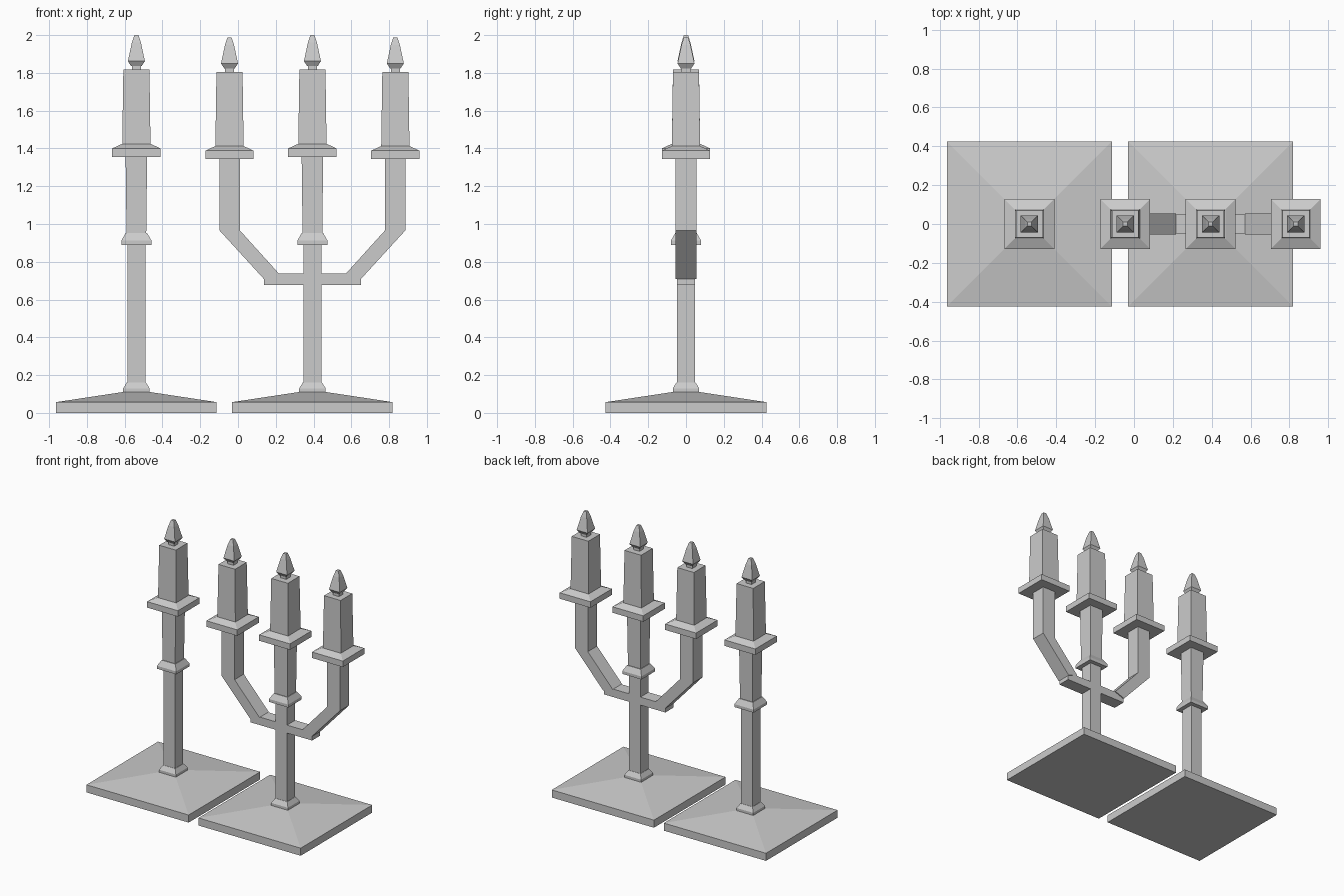
import bpy, bmesh

if "Cube" in bpy.data.objects:
    bpy.data.objects.remove(bpy.data.objects["Cube"])


def finish(bm, name):
    bmesh.ops.recalc_face_normals(bm, faces=bm.faces)
    mesh = bpy.data.meshes.new(name)
    bm.to_mesh(mesh)
    bm.free()
    ob = bpy.data.objects.new(name, mesh)
    bpy.context.collection.objects.link(ob)
    return ob


def square_stack(name, x, profile, dz=0.0):
    """Square-section turned part: profile is a list of (half width, z)."""
    bm = bmesh.new()
    rings = [[bm.verts.new((x + sx * h, sy * h, z + dz))
              for sx, sy in ((-1, -1), (1, -1), (1, 1), (-1, 1))]
             for h, z in profile]
    for a, b in zip(rings, rings[1:]):
        for i in range(4):
            j = (i + 1) % 4
            bm.faces.new((a[i], a[j], b[j], b[i]))
    bm.faces.new(rings[0][::-1])
    bm.faces.new(rings[-1])
    return finish(bm, name)


def arm_tube(name, x, side, sections, hy):
    """Bent rectangular arm: sections are (outer x, outer z, inner x, inner z)."""
    bm = bmesh.new()
    rings = []
    for ox, oz, ix, iz in sections:
        rings.append([bm.verts.new(p) for p in (
            (x + side * ox, -hy, oz), (x + side * ix, -hy, iz),
            (x + side * ix, hy, iz), (x + side * ox, hy, oz))])
    for a, b in zip(rings, rings[1:]):
        for i in range(4):
            j = (i + 1) % 4
            bm.faces.new((a[i], a[j], b[j], b[i]))
    bm.faces.new(rings[0])
    bm.faces.new(rings[-1])
    return finish(bm, name)


def candle(prefix, x, dz=0.0):
    # drip plate, wax body, wick and flame
    square_stack(prefix + "_drip_plate", x,
                 [(0.128, 1.355), (0.128, 1.40), (0.076, 1.424)], dz)
    square_stack(prefix + "_candle", x, [(0.075, 1.41), (0.069, 1.817)], dz)
    square_stack(prefix + "_wick", x, [(0.024, 1.81), (0.024, 1.845)], dz)
    square_stack(prefix + "_flame", x,
                 [(0.028, 1.836), (0.045, 1.862), (0.024, 1.96), (0.011, 2.0)], dz)


def candlestick(prefix, x):
    # stepped pyramid foot
    square_stack(prefix + "_base", x, [(0.425, 0), (0.425, 0.057), (0.068, 0.111)])
    # collar at the foot of the stem
    square_stack(prefix + "_foot_collar", x,
                 [(0.07, 0.109), (0.07, 0.13), (0.05, 0.162)])
    # lower and upper stem with a ring between them
    square_stack(prefix + "_lower_stem", x, [(0.048, 0.10), (0.048, 0.90)])
    square_stack(prefix + "_stem_ring", x,
                 [(0.08, 0.89), (0.08, 0.912), (0.057, 0.952)])
    square_stack(prefix + "_upper_stem", x, [(0.052, 0.94), (0.057, 1.36)])
    candle(prefix, x)


X_SINGLE, X_TRIPLE = -0.538, 0.394
candlestick("single", X_SINGLE)
candlestick("triple", X_TRIPLE)

# side arms of the three-light stick
for label, side in (("left", -1), ("right", 1)):
    # horizontal bar out of the stem
    arm_tube(label + "_crossbar", X_TRIPLE, side,
             [(0.04, 0.677, 0.04, 0.737), (0.256, 0.677, 0.177, 0.737)][:1]
             + [(0.177, 0.677, 0.177, 0.737), (0.256, 0.677, 0.256, 0.708)], 0.048)
    # diagonal and upright
    arm_tube(label + "_arm", X_TRIPLE, side,
             [(0.256, 0.708, 0.177, 0.737), (0.492, 0.966, 0.384, 0.966),
              (0.492, 1.35, 0.384, 1.35)], 0.055)
    candle(label + "_arm", X_TRIPLE + side * 0.439, -0.012)
